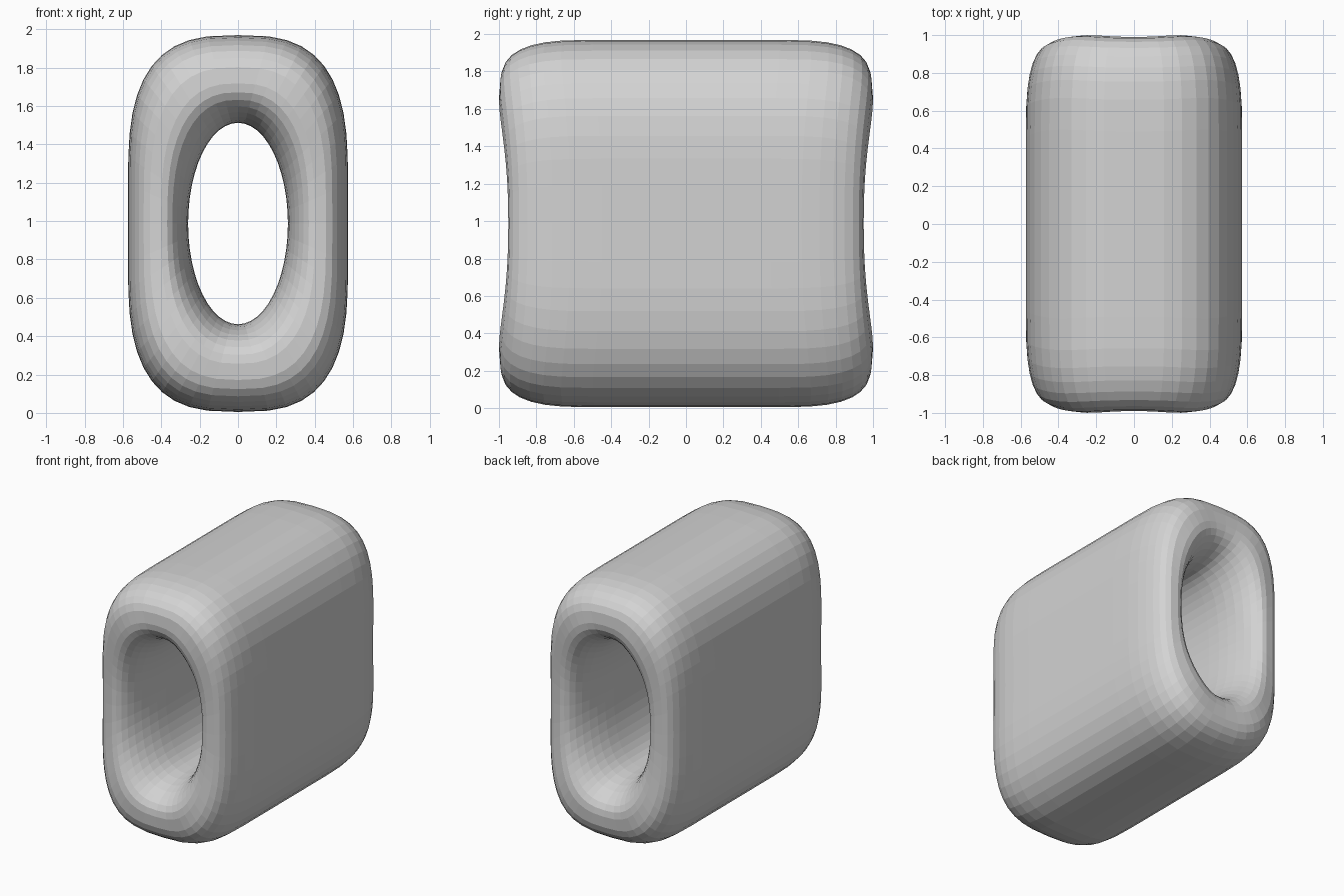
import bpy
import bmesh
from math import sin, cos, pi

cube = bpy.data.objects.get("Cube")
if cube:
    bpy.data.objects.remove(cube, do_unlink=True)

SEGMENTS = 48
MID_Z = 0.987


def power(v, e):
    return abs(v) ** e * (1 if v > 0 else -1)


def outer(t):
    """Outside outline: flat upright sides joined by soft corners."""
    half_w, half_h, flat, n = 0.573, 0.982, 0.215, 2.9
    z = half_h * power(sin(t), 0.77)
    rise = max(0, abs(z) - flat) / (half_h - flat)
    x = half_w * max(0, 1 - rise ** n) ** (1 / n)
    return (x if cos(t) > 0 else -x), z


def inner(t):
    """Upright oval through the middle."""
    return 0.26 * cos(t), 0.525 * sin(t)


def rim_reach(t):
    """The rim dips at the sides and slightly at top and bottom."""
    return 1.0125 - 0.0625 * abs(cos(t)) ** 3 - 0.0225 * sin(t) ** 10


def lip_profile():
    """(blend from oval to outside, depth behind the rim)."""
    steps, crest = 8, 0.45
    throat, corner = 2 / 2.2, 2 / 3
    pts = []
    for i in range(steps + 1):
        a = i / steps * pi / 2
        pts.append((crest - crest * max(cos(a), 0) ** throat,
                    0.45 * (1 - sin(a) ** throat)))
    for i in range(1, steps + 1):
        a = i / steps * pi / 2
        pts.append((crest + (1 - crest) * sin(a) ** corner,
                    0.5 * (1 - max(cos(a), 0) ** corner)))
    return pts


# Closed loop of rings: front lip from inside out, back lip from outside in
lip = lip_profile()
path = [(k, d, -1) for k, d in lip] + [(k, d, 1) for k, d in reversed(lip)]

bm = bmesh.new()
rings = []
for k, depth, side in path:
    ring = []
    for s in range(SEGMENTS):
        t = 2 * pi * s / SEGMENTS
        (ox, oz), (ix, iz) = outer(t), inner(t)
        ring.append(bm.verts.new((ix + (ox - ix) * k,
                                  side * (rim_reach(t) - depth),
                                  MID_Z + iz + (oz - iz) * k)))
    rings.append(ring)

for r, ring in enumerate(rings):
    following = rings[(r + 1) % len(rings)]
    for s in range(SEGMENTS):
        n = (s + 1) % SEGMENTS
        bm.faces.new((ring[s], ring[n], following[n], following[s]))
bmesh.ops.recalc_face_normals(bm, faces=bm.faces)

mesh = bpy.data.meshes.new("tube_body")
bm.to_mesh(mesh)
bm.free()

# Single grey colour
grey = bpy.data.materials.new("light_grey")
grey.use_nodes = True
colour = (0.65, 0.65, 0.65, 1)
grey.diffuse_color = colour
grey.node_tree.nodes["Principled BSDF"].inputs["Base Color"].default_value = colour
mesh.materials.append(grey)

body = bpy.data.objects.new("tube_body", mesh)
bpy.context.scene.collection.objects.link(body)
